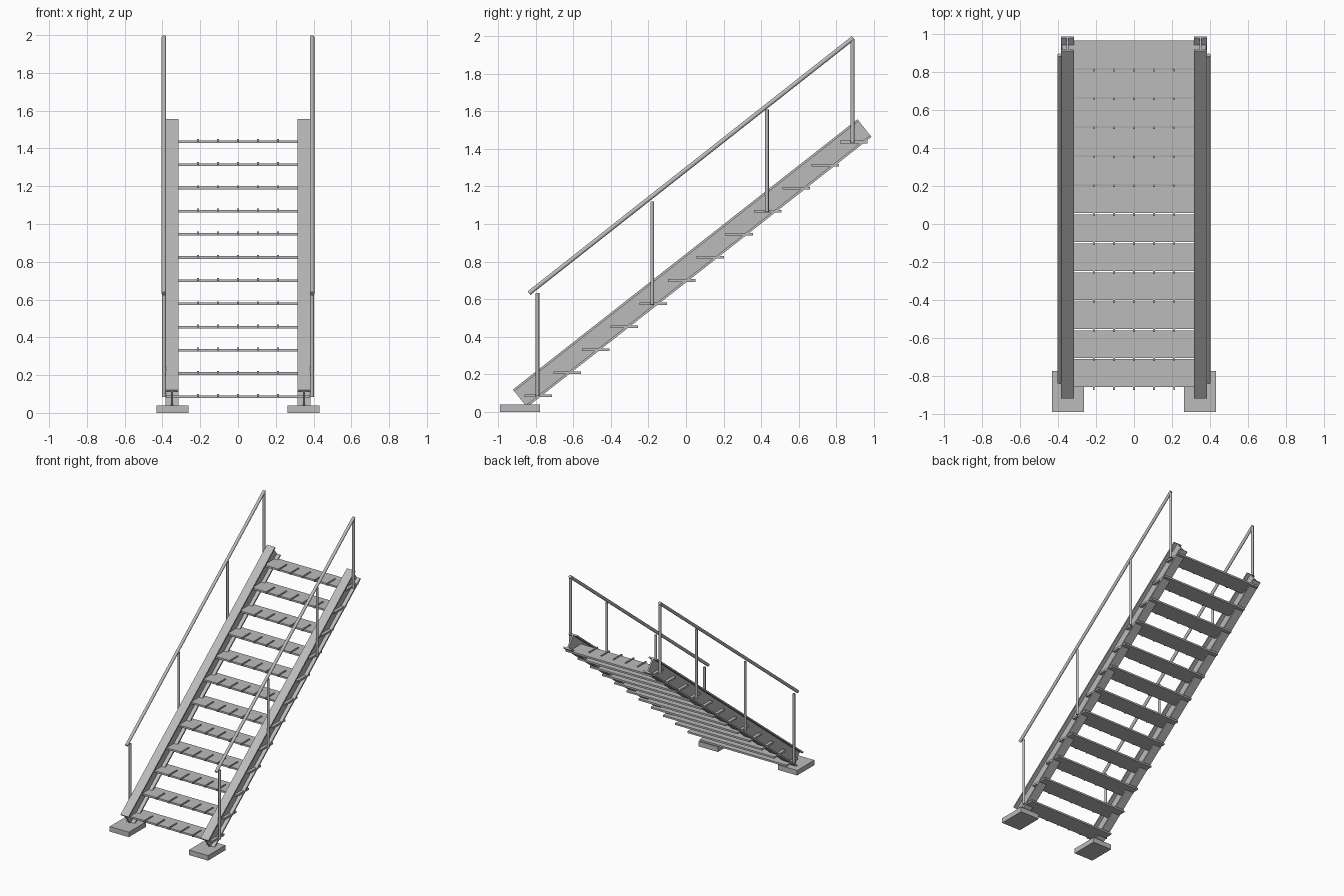
import bpy, math
from mathutils import Vector

if "Cube" in bpy.data.objects:
    bpy.data.objects.remove(bpy.data.objects["Cube"])

steel = bpy.data.materials.new("grey steel")
steel.use_nodes = True
GREY = (0.5, 0.5, 0.5, 1)
steel.diffuse_color = GREY
steel.node_tree.nodes["Principled BSDF"].inputs["Base Color"].default_value = GREY


def box(name, lo, hi):
    """Box between two opposite corners."""
    lo, hi = Vector(lo), Vector(hi)
    bpy.ops.mesh.primitive_cube_add(size=1, location=(lo + hi) / 2)
    ob = bpy.context.object
    ob.name = name
    ob.scale = hi - lo
    bpy.ops.object.transform_apply(location=False, rotation=False, scale=True)
    ob.data.materials.append(steel)
    return ob


def tube(name, a, b, radius):
    """Round bar from a to b."""
    a, b = Vector(a), Vector(b)
    bpy.ops.mesh.primitive_cylinder_add(vertices=16, radius=radius,
                                        depth=(b - a).length, location=(a + b) / 2)
    ob = bpy.context.object
    ob.name = name
    ob.rotation_euler = (b - a).to_track_quat('Z', 'Y').to_euler()
    ob.data.materials.append(steel)
    bpy.ops.object.shade_smooth_by_angle(angle=math.radians(40))


def stringer(name, x):
    """I-beam swept up the slope, with square-cut ends."""
    w, t, d = 0.035, 0.006, 0.12
    half = [(w, 0), (w, -0.012), (t, -0.012), (t, 0.012 - d), (w, 0.012 - d), (w, -d)]
    outline = half + [(-u, v) for u, v in reversed(half)]
    start, end = Vector((x, -0.92, 0.12)), Vector((x, 0.912, 1.557))
    along = (end - start).normalized()
    normal = Vector((0, -along.z, along.y))
    verts = [p + Vector((u, 0, 0)) + normal * v for p in (start, end) for u, v in outline]
    n = len(outline)
    faces = [(i, (i + 1) % n, n + (i + 1) % n, n + i) for i in range(n)]
    faces += [tuple(reversed(range(n))), tuple(range(n, 2 * n))]
    mesh = bpy.data.meshes.new(name)
    mesh.from_pydata(verts, [], faces)
    mesh.materials.append(steel)
    ob = bpy.data.objects.new(name, mesh)
    bpy.context.collection.objects.link(ob)
    bpy.context.view_layer.objects.active = ob
    ob.select_set(True)
    bpy.ops.object.mode_set(mode='EDIT')
    bpy.ops.mesh.select_all(action='SELECT')
    bpy.ops.mesh.normals_make_consistent(inside=False)
    bpy.ops.object.mode_set(mode='OBJECT')
    ob.select_set(False)


# Treads with grip bars
STEPS = 12
RISE, RUN = 1.35 / (STEPS - 1), 1.677 / (STEPS - 1)
for i in range(STEPS):
    y, z = -0.858 + i * RUN, 0.079 + i * RISE
    box(f"tread_{i + 1}", (-0.38, y, z), (0.38, y + 0.146, z + 0.014))
    for k in range(-2, 3):
        x = k * 0.106
        box(f"grip_bar_{i + 1}_{k + 3}", (x - 0.005, y - 0.015, z + 0.006),
            (x + 0.005, y + 0.09, z + 0.021))

# Sides: beam, foot, posts and handrail
for side, s in (("left", 1), ("right", -1)):
    stringer(f"{side}_stringer", s * 0.35)
    box(f"{side}_foot", (s * 0.347 - 0.084, -0.99, 0), (s * 0.347 + 0.084, -0.775, 0.04))
    x = s * 0.392
    for n, (y, z) in enumerate([(-0.79, 0.085), (-0.18, 0.573), (0.43, 1.063), (0.885, 1.433)]):
        tube(f"{side}_post_{n + 1}", (x, y, z), (x, y, z + 0.547), 0.01)
    tube(f"{side}_handrail", (x, -0.835, 0.632), (x, 0.89, 1.99), 0.012)
